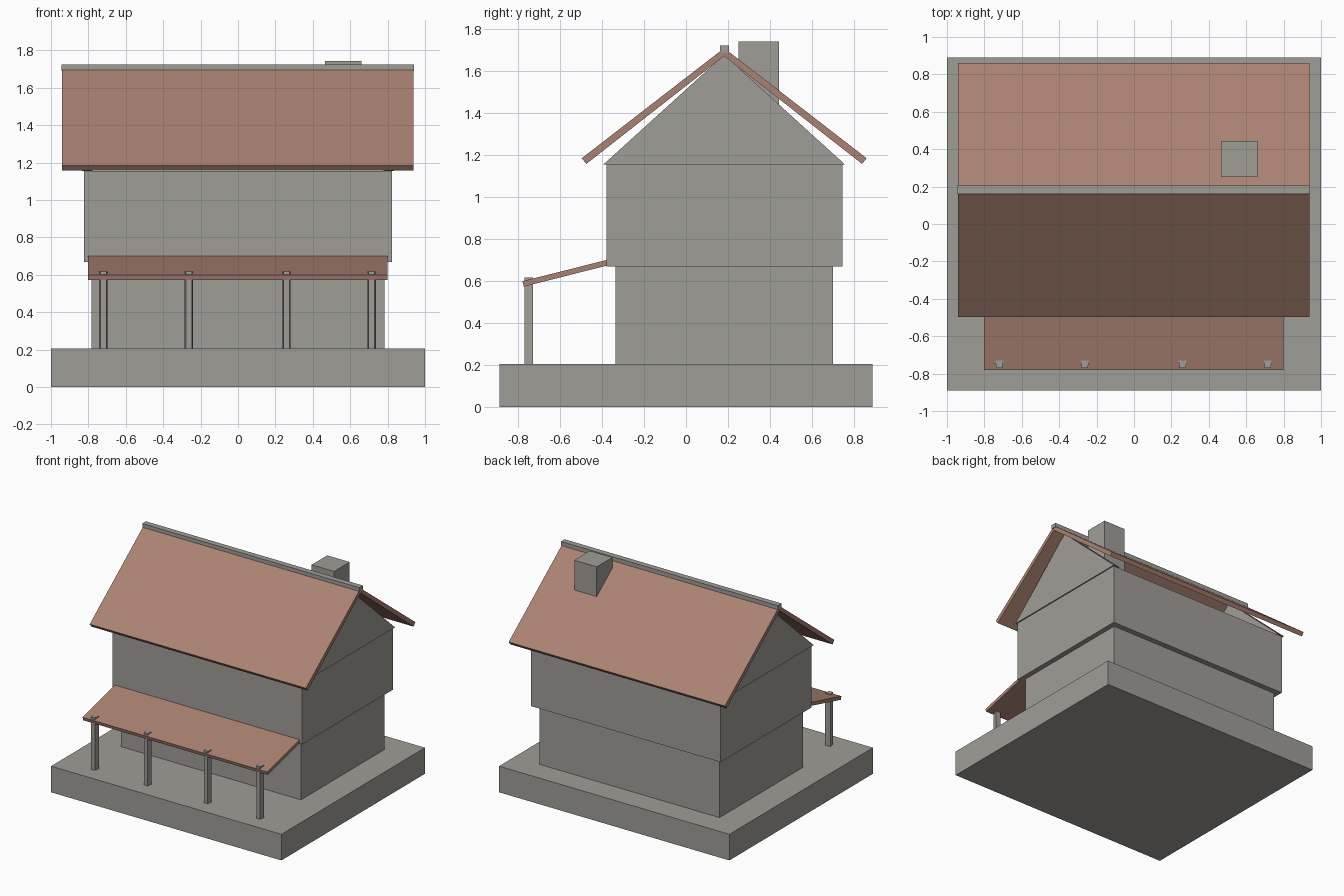
import bpy

default = bpy.data.objects.get("Cube")
if default:
    bpy.data.objects.remove(default, do_unlink=True)


def material(name, color):
    mat = bpy.data.materials.new(name)
    mat.use_nodes = True
    mat.diffuse_color = color
    mat.node_tree.nodes["Principled BSDF"].inputs["Base Color"].default_value = color
    return mat


STONE = material("warm grey", (0.35, 0.34, 0.31, 1))
TILE = material("clay brown", (0.40, 0.225, 0.17, 1))
RIDGE_Y = 0.182


def prism(name, outline, axis, low, high, mat):
    """Extrude a flat outline along x (outline in y, z) or z (outline in x, y)."""
    def place(p, t):
        return (t, *p) if axis == "x" else (*p, t)
    n = len(outline)
    verts = [place(p, t) for t in (low, high) for p in outline]
    faces = [tuple(reversed(range(n))), tuple(range(n, 2 * n))]
    faces += [(i, (i + 1) % n, n + (i + 1) % n, n + i) for i in range(n)]
    mesh = bpy.data.meshes.new(name)
    mesh.from_pydata(verts, [], faces)
    mesh.materials.append(mat)
    obj = bpy.data.objects.new(name, mesh)
    bpy.context.collection.objects.link(obj)
    return obj


def box(name, x, y, z, mat=STONE):
    corners = [(x[0], y[0]), (x[1], y[0]), (x[1], y[1]), (x[0], y[1])]
    return prism(name, corners, "z", *z, mat)


# Plinth and the two storeys, the upper one overhanging
box("plinth", (-1, 1), (-0.89, 0.89), (0, 0.205))
box("lower_storey", (-0.782, 0.782), (-0.335, 0.70), (0.205, 0.668))
box("upper_storey", (-0.823, 0.823), (-0.38, 0.745), (0.668, 1.155))

# Thin gable walls at both ends
gable = [(-0.394, 1.155), (0.758, 1.155), (RIDGE_Y, 1.678)]
prism("gable_right", gable, "x", -0.833, -0.777, STONE)
prism("gable_left", gable, "x", 0.777, 0.833, STONE)

# Main roof slopes, mirrored about the ridge
slope = [(RIDGE_Y, 1.71), (-0.497, 1.185), (-0.475, 1.158), (RIDGE_Y, 1.672)]
mirrored = [(2 * RIDGE_Y - y, z) for y, z in reversed(slope)]
prism("roof_front", list(reversed(slope)), "x", -0.94, 0.937, TILE).data.flip_normals()
prism("roof_back", list(reversed(mirrored)), "x", -0.94, 0.937, TILE).data.flip_normals()

# Ridge cap and chimney
box("ridge_cap", (-0.944, 0.942), (0.161, 0.206), (1.69, 1.723))
box("chimney", (0.465, 0.66), (0.25, 0.443), (1.36, 1.742))

# Porch roof and its posts, whose tops poke through
porch = [(-0.78, 0.599), (-0.773, 0.573), (-0.37, 0.675), (-0.37, 0.702)]
prism("porch_roof", porch, "x", -0.803, 0.80, TILE)
for i, x in enumerate((-0.72, -0.263, 0.26, 0.715)):
    post = [(x - 0.016, -0.77), (x + 0.016, -0.77), (x + 0.022, -0.73), (x - 0.022, -0.73)]
    prism(f"porch_post_{i + 1}", post, "z", 0.205, 0.617, STONE)

# Make every shell face outward
import bmesh
for obj in bpy.context.collection.objects:
    if obj.type == "MESH":
        bm = bmesh.new()
        bm.from_mesh(obj.data)
        bmesh.ops.recalc_face_normals(bm, faces=bm.faces)
        bm.to_mesh(obj.data)
        bm.free()
